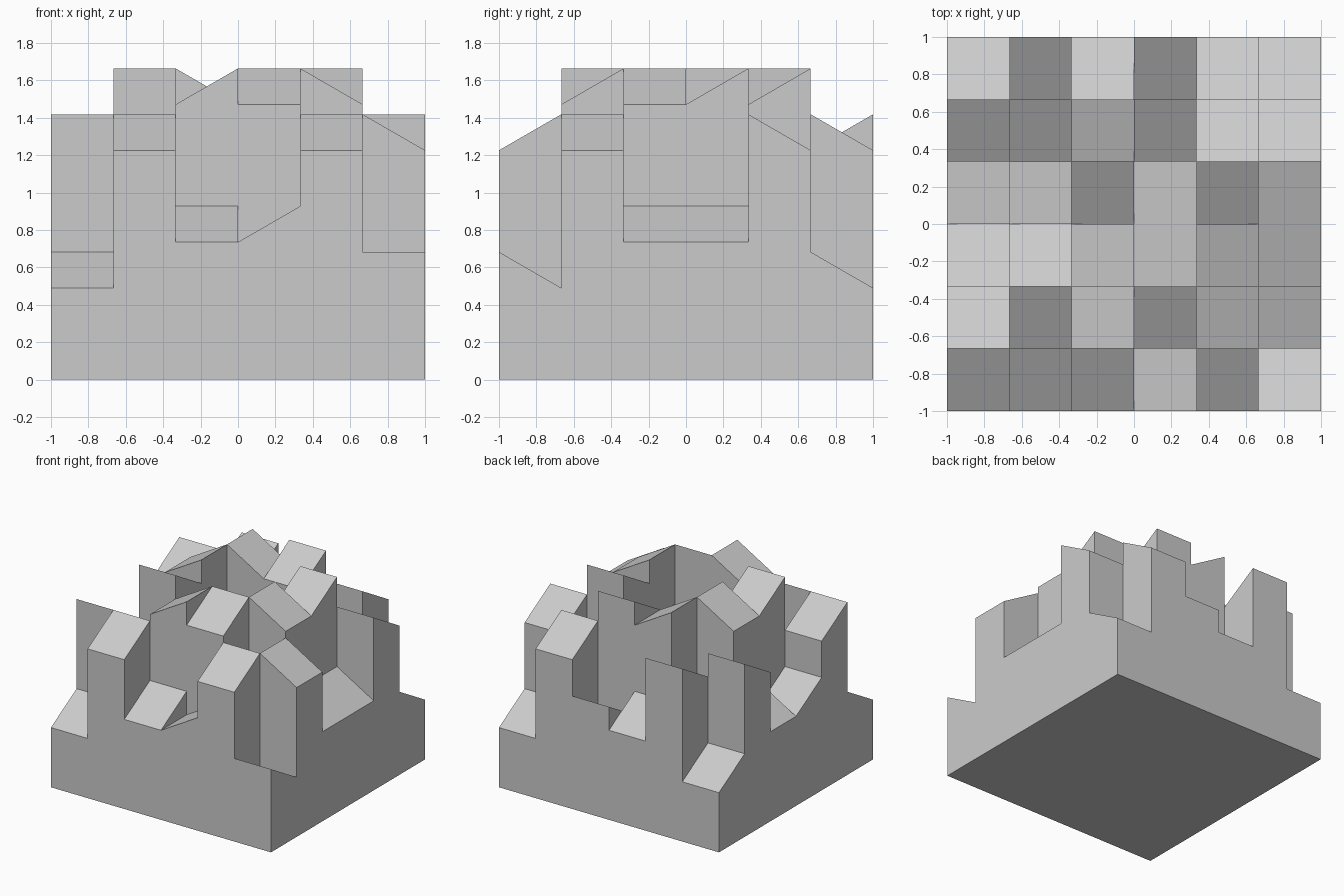
import bpy, bmesh, math

if "Cube" in bpy.data.objects:
    bpy.data.objects.remove(bpy.data.objects["Cube"])

N = 6                              # wells per side
W = 2 / N                          # column width
UNIT = 0.2453                      # height of one level
RISE = W * math.tan(math.radians(30))

# Side each sloped top faces (its low edge): front row first, left to right
FACING = ["FFFLFB",
          "BFLFRR",
          "BBLLRR",
          "LLFLFR",
          "FFRFBB",
          "BFBFBB"]
DIRS = {"F": (0, -1), "B": (0, 1), "L": (-1, 0), "R": (1, 0)}


def column(name, cx, cy, low, facing):
    """Square column whose top rises away from the side it faces."""
    dx, dy = DIRS[facing]
    bm = bmesh.new()
    bmesh.ops.create_cube(bm, size=1)
    for v in bm.verts:
        x, y, z = v.co
        top = low + RISE * (0.5 - (x * dx + y * dy))
        v.co = (cx + x * W, cy + y * W, top if z > 0 else 0)
    mesh = bpy.data.meshes.new(name)
    bm.to_mesh(mesh)
    bm.free()
    obj = bpy.data.objects.new(name, mesh)
    bpy.context.collection.objects.link(obj)


# Skyline diffuser: quadratic residue heights, (i^2 + j^2) mod 7
for j in range(N):
    for i in range(N):
        level = ((i + 1) ** 2 + (j + 1) ** 2) % 7
        column(f"column_row{j + 1}_{i + 1}", -1 + (i + 0.5) * W,
               -1 + (j + 0.5) * W, level * UNIT, FACING[j][i])
